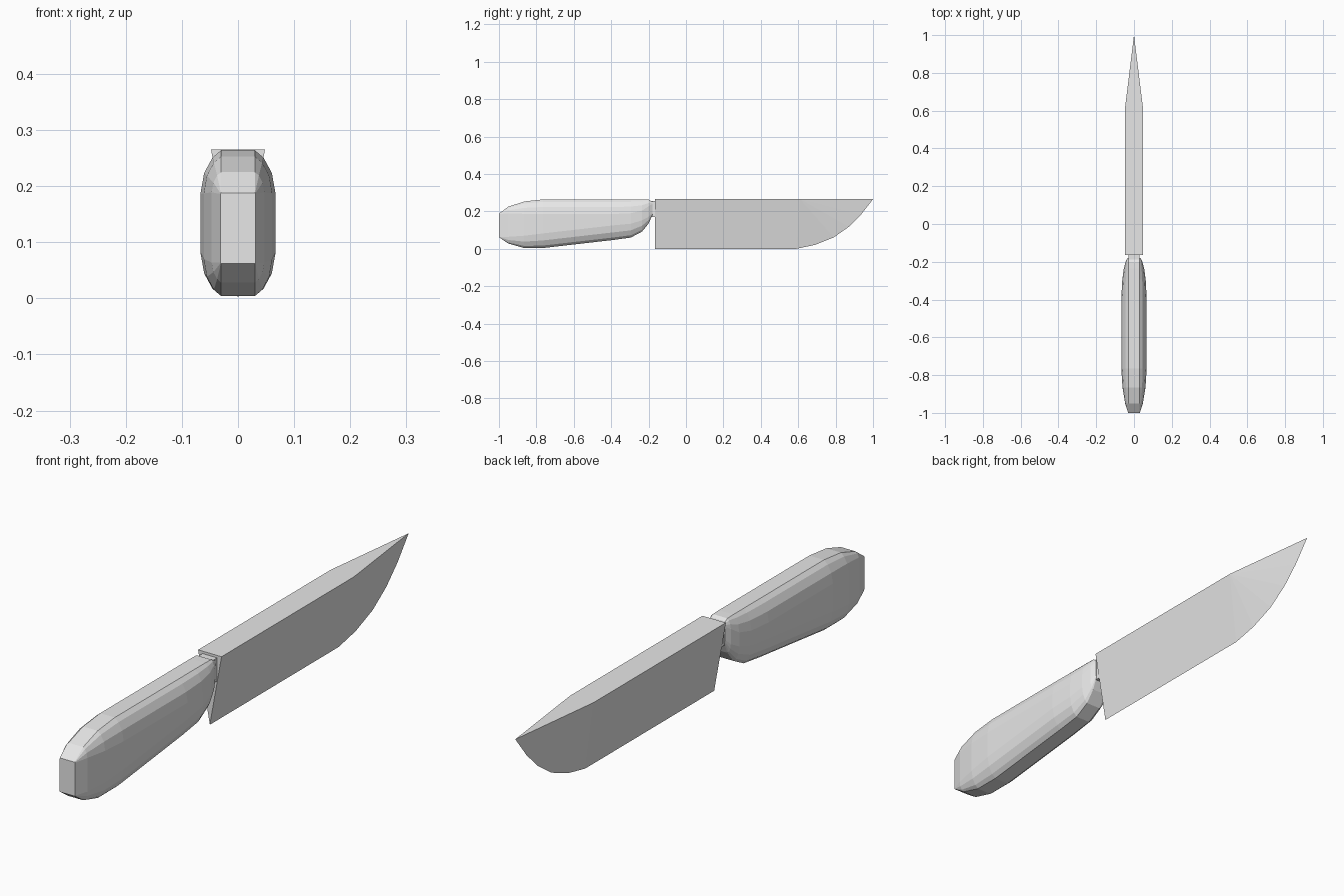
import bpy, bmesh

cube = bpy.data.objects.get("Cube")
if cube:
    bpy.data.objects.remove(cube, do_unlink=True)

grey = bpy.data.materials.new("plain_grey")
grey.use_nodes = True
colour = (0.8, 0.8, 0.8, 1)
grey.diffuse_color = colour
grey.node_tree.nodes["Principled BSDF"].inputs["Base Color"].default_value = colour


def finish(name, bm):
    bmesh.ops.remove_doubles(bm, verts=bm.verts, dist=0.0005)
    bmesh.ops.recalc_face_normals(bm, faces=bm.faces)
    mesh = bpy.data.meshes.new(name)
    bm.to_mesh(mesh)
    bm.free()
    mesh.materials.append(grey)
    obj = bpy.data.objects.new(name, mesh)
    bpy.context.collection.objects.link(obj)
    return obj


def loft(name, sections):
    """Skin a row of equal-length point loops and cap both ends."""
    bm = bmesh.new()
    rings = [[bm.verts.new(p) for p in loop] for loop in sections]
    for a, b in zip(rings, rings[1:]):
        for i in range(len(a)):
            j = (i + 1) % len(a)
            bm.faces.new((a[i], a[j], b[j], b[i]))
    bm.faces.new(rings[0])
    bm.faces.new(rings[-1])
    return finish(name, bm)


def rounded_section(y, bottom, top, half_width, drop):
    """Flat spine strip with corners rounded in three steps."""
    flat = 0.03
    corner = [(flat + (half_width - flat) * k, drop * d)
              for k, d in ((0, 0), (0.42, 0.17), (0.82, 0.52), (1, 1))]
    right = [(x, top - d) for x, d in corner]
    right += [(x, bottom + d) for x, d in reversed(corner)]
    left = [(-x, z) for x, z in reversed(right)]
    return [(x, y, z) for x, z in right + left]


# Handle: y, bottom, top, half width, corner drop
stations = [
    (-1.0, 0.062, 0.188, 0.031, 0.002),
    (-0.95, 0.028, 0.225, 0.047, 0.036),
    (-0.865, 0.004, 0.253, 0.061, 0.066),
    (-0.765, 0.004, 0.264, 0.067, 0.078),
    (-0.39, 0.047, 0.264, 0.067, 0.078),
    (-0.295, 0.06, 0.264, 0.062, 0.074),
    (-0.235, 0.092, 0.264, 0.054, 0.06),
    (-0.2, 0.135, 0.263, 0.044, 0.036),
    (-0.18, 0.18, 0.252, 0.034, 0.012),
]
loft("handle", [rounded_section(*s) for s in stations])

# Neck joining handle and blade
loft("neck", [[(-0.03, y, 0.17), (0.03, y, 0.17), (0.03, y, 0.256), (-0.03, y, 0.256)]
              for y in (-0.19, -0.16)])

# Blade: a wedge whose sides fan out to the curved cutting edge
bm = bmesh.new()
heel_y, shoulder_y, top, half = -0.165, 0.61, 0.265, 0.048
edge = [(heel_y, 0), (0.59, 0), (0.69, 0.021), (0.79, 0.061),
        (0.87, 0.117), (0.935, 0.182), (1, top)]
cutting = [bm.verts.new((0, y, z)) for y, z in edge]
spine = []
for side in (-1, 1):
    heel = bm.verts.new((side * half, heel_y, top))
    shoulder = bm.verts.new((side * half, shoulder_y, top))
    spine.append((heel, shoulder))
    bm.faces.new((heel, cutting[0], cutting[1], shoulder))
    for a, b in zip(cutting[1:], cutting[2:]):
        bm.faces.new((shoulder, a, b))
(heel_r, shoulder_r), (heel_l, shoulder_l) = spine
bm.faces.new((heel_r, heel_l, shoulder_l, cutting[-1], shoulder_r))
bm.faces.new((heel_r, cutting[0], heel_l))
finish("blade", bm)
